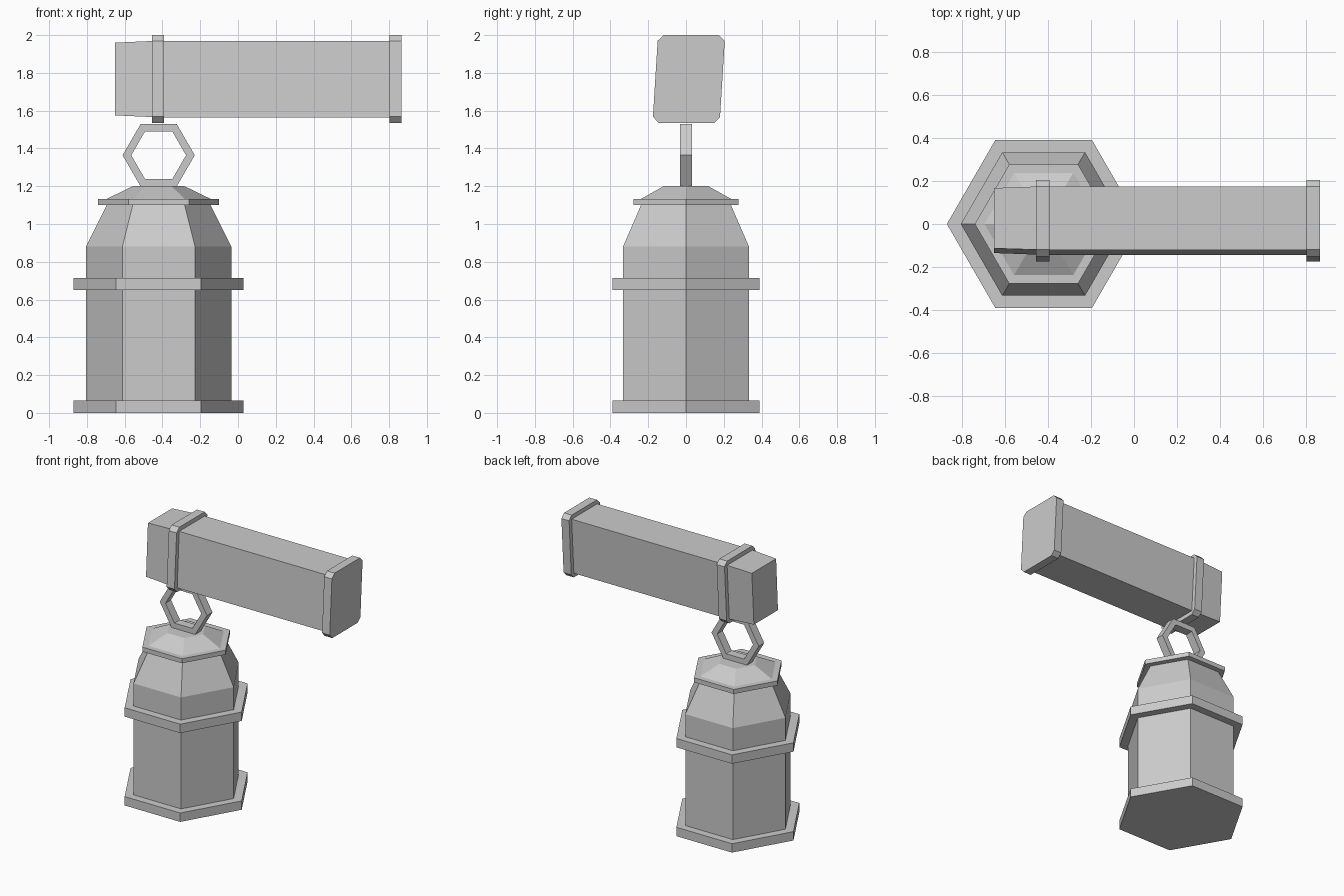
import bpy, math

if "Cube" in bpy.data.objects:
    bpy.data.objects.remove(bpy.data.objects["Cube"])

CX = -0.42  # lantern axis


def mesh_object(name, verts, faces):
    mesh = bpy.data.meshes.new(name)
    mesh.from_pydata(verts, [], faces)
    mesh.update()
    obj = bpy.data.objects.new(name, mesh)
    bpy.context.collection.objects.link(obj)
    return obj


def loft(name, loops):
    """Skin equal-length loops (counter-clockwise along travel) and cap both ends."""
    n = len(loops[0])
    verts = [v for loop in loops for v in loop]
    faces = [tuple(reversed(range(n))), tuple(range(len(verts) - n, len(verts)))]
    for k in range(len(loops) - 1):
        for i in range(n):
            j = (i + 1) % n
            faces.append((k * n + i, k * n + j, (k + 1) * n + j, (k + 1) * n + i))
    return mesh_object(name, verts, faces)


def hexagon(r):
    return [(r * math.cos(math.radians(60 * i)), r * math.sin(math.radians(60 * i)))
            for i in range(6)]


def hex_part(name, profile):
    """Six-sided solid from (radius, height) pairs."""
    return loft(name, [[(CX + x, y, z) for x, y in hexagon(r)] for r, z in profile])


def beam_part(name, stations):
    """Solid along x from (x, yz outline) pairs."""
    return loft(name, [[(x, y, z) for y, z in outline] for x, outline in stations])


# Lantern body with tapered shoulder, trim bands and cap
hex_part("lantern_body", [(0.385, 0.03), (0.385, 0.88), (0.265, 1.12)])
hex_part("base_band", [(0.45, 0.0), (0.45, 0.065)])
hex_part("middle_band", [(0.45, 0.65), (0.45, 0.715)])
hex_part("top_flange", [(0.32, 1.10), (0.32, 1.133)])
hex_part("lantern_cap", [(0.275, 1.133), (0.137, 1.20)])

# Hexagonal hanging ring in the xz plane
verts = []
for y in (-0.032, 0.032):
    for r in (0.191, 0.145):
        verts += [(CX + x, y, 1.364 + z) for x, z in hexagon(r)]
faces = []
for i in range(6):
    j = (i + 1) % 6
    faces += [(i, j, 6 + j, 6 + i), (12 + j, 12 + i, 18 + i, 18 + j),
              (j, i, 12 + i, 12 + j), (6 + i, 6 + j, 18 + j, 18 + i)]
mesh_object("hanging_ring", verts, faces)

# Leaning beam, slightly narrowed at its free end
section = [(-0.143, 1.565), (0.15, 1.565), (0.175, 1.97), (-0.12, 1.97)]
yc, zc = 0.015, 1.768
tip = [(yc + (y - yc) * 0.95, zc + (z - zc) * 0.95) for y, z in section]
beam_part("beam", [(-0.65, tip), (-0.43, section), (0.84, section)])

# Chamfered bands around the beam
band = [(-0.145, 1.535), (0.15, 1.535), (0.18, 1.565), (0.205, 1.97),
        (0.175, 2.0), (-0.118, 2.0), (-0.15, 1.97), (-0.175, 1.568)]
for name, x0, x1 in (("hook_band", -0.455, -0.392), ("end_band", 0.803, 0.865)):
    beam_part(name, [(x0, band), (x1, band)])
